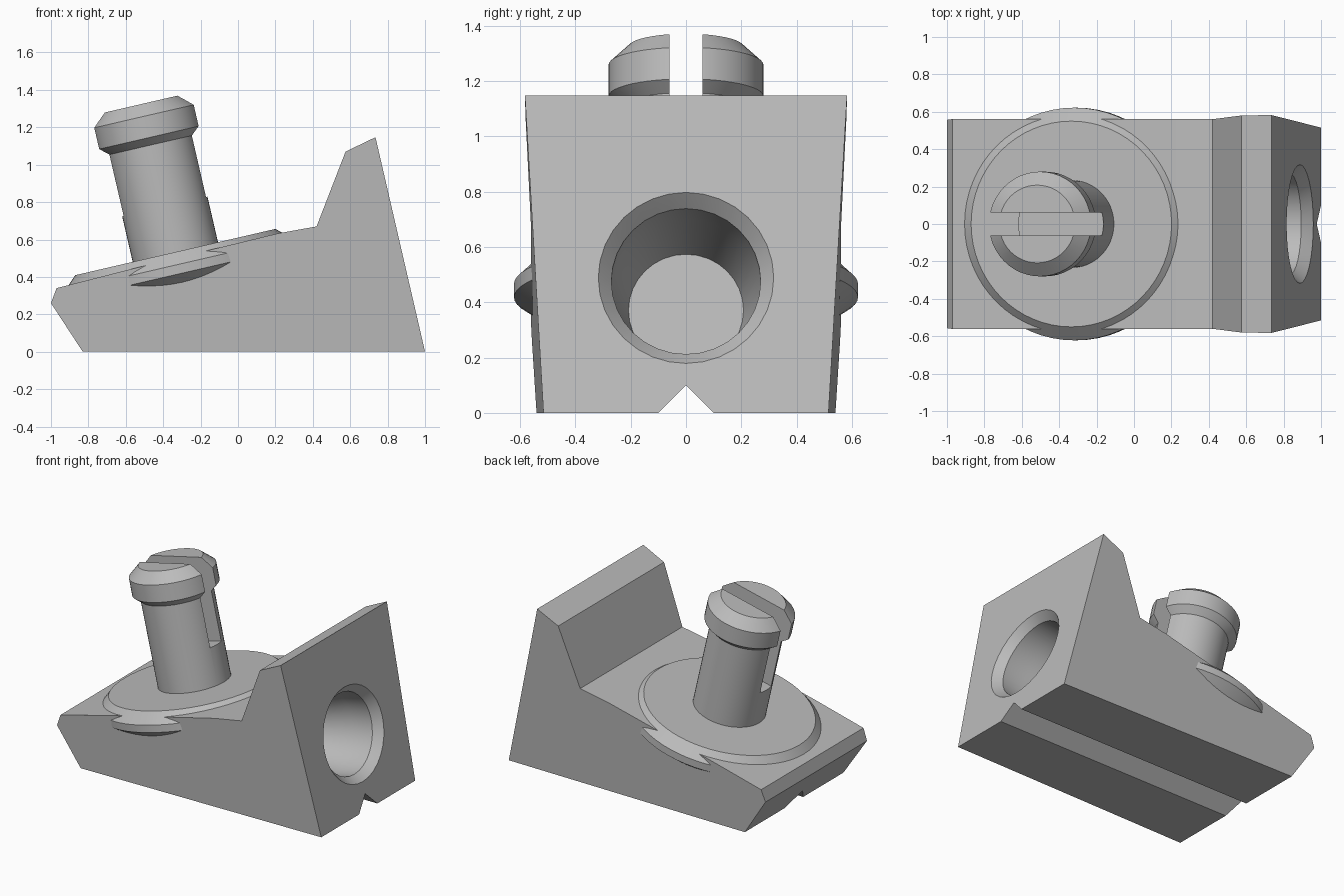
import bpy
import bmesh
from math import atan, cos, sin, tau, radians
from mathutils import Matrix

if "Cube" in bpy.data.objects:
    bpy.data.objects.remove(bpy.data.objects["Cube"])

grey = bpy.data.materials.new("plain grey")
grey.use_nodes = True
colour = (0.5, 0.5, 0.5, 1)
grey.diffuse_color = colour
grey.node_tree.nodes["Principled BSDF"].inputs["Base Color"].default_value = colour

TILT = atan(0.231)
BOSS = Matrix.Translation((-0.335, 0, 0.533)) @ Matrix.Rotation(-TILT, 4, "Y")
BORE = Matrix.Translation((0.887, 0, 0.488)) @ Matrix.Rotation(radians(-90) - TILT, 4, "Y")


def finish(bm, name, matrix=Matrix()):
    bmesh.ops.recalc_face_normals(bm, faces=bm.faces)
    mesh = bpy.data.meshes.new(name)
    bm.to_mesh(mesh)
    bm.free()
    mesh.transform(matrix)
    mesh.materials.append(grey)
    obj = bpy.data.objects.new(name, mesh)
    bpy.context.collection.objects.link(obj)
    return obj


def prism(name, profile, half_width):
    """Extrude an (x, z) profile across y; half_width gives the side position."""
    bm = bmesh.new()
    sides = [[bm.verts.new((x, s * half_width(x, z), z)) for x, z in profile]
             for s in (-1, 1)]
    for side in sides:
        bm.faces.new(side)
    for i in range(len(profile)):
        a, b = sides
        bm.faces.new((a[i - 1], a[i], b[i], b[i - 1]))
    return finish(bm, name)


def lathe(name, profile, matrix, steps):
    """Solid of revolution from (radius, height) pairs, capped at both ends."""
    bm = bmesh.new()
    rings = [[bm.verts.new((r * cos(tau * k / steps), r * sin(tau * k / steps), h))
              for k in range(steps)] for r, h in profile]
    for a, b in zip(rings, rings[1:]):
        for k in range(steps):
            bm.faces.new((a[k - 1], a[k], b[k], b[k - 1]))
    bm.faces.new(rings[0])
    bm.faces.new(rings[-1])
    return finish(bm, name, matrix)


def box(name, size, centre, matrix):
    bm = bmesh.new()
    bmesh.ops.create_cube(bm, size=1)
    bmesh.ops.scale(bm, vec=size, verts=bm.verts)
    bmesh.ops.translate(bm, vec=centre, verts=bm.verts)
    return finish(bm, name, matrix)


def cut(target, cutter):
    mod = target.modifiers.new(cutter.name, "BOOLEAN")
    mod.operation = "DIFFERENCE"
    mod.solver = "EXACT"
    mod.object = cutter
    bpy.context.view_layer.objects.active = target
    bpy.ops.object.modifier_apply(modifier=mod.name)
    bpy.data.objects.remove(cutter)


# Wedge body with a raised back wall; its sides lean slightly outwards
body = prism("wedge_body",
             [(-0.83, 0), (1, 0), (0.735, 1.147), (0.575, 1.07), (0.42, 0.67),
              (0.21, 0.632), (-0.6, 0.435), (-0.97, 0.34), (-1, 0.26)],
             lambda x, z: 0.529 - 0.0137 * x + 0.0553 * z)

# Chamfered blind bore, square to the sloping end face
cut(body, lathe("bore_cutter",
                [(0.363, -0.05), (0.317, 0), (0.27, 0.055), (0.267, 0.21), (0.208, 0.52)],
                BORE, 32))

# V groove along the underside
cut(body, box("groove_cutter", (3, 0.1414, 0.1414), (0, 0, 0),
              Matrix.Rotation(radians(45), 4, "X")))

# Round boss that swells past the sides of the body
boss = lathe("round_boss",
             [(0.49, -0.21), (0.622, -0.118), (0.622, -0.068), (0.55, 0)], BOSS, 64)

# Pin with a bevelled head, split by a long slot
pin = lathe("slotted_pin",
            [(0.234, -0.05), (0.234, 0.587), (0.28, 0.628), (0.28, 0.745), (0.208, 0.812)],
            BOSS, 48)
cut(pin, box("slot_cutter", (1, 0.121, 1), (0, 0, 0.75), BOSS))

# Smooth round surfaces while keeping the machined edges crisp
for obj in (body, boss, pin):
    bpy.ops.object.select_all(action="DESELECT")
    obj.select_set(True)
    bpy.context.view_layer.objects.active = obj
    bpy.ops.object.shade_smooth_by_angle(angle=radians(25))
